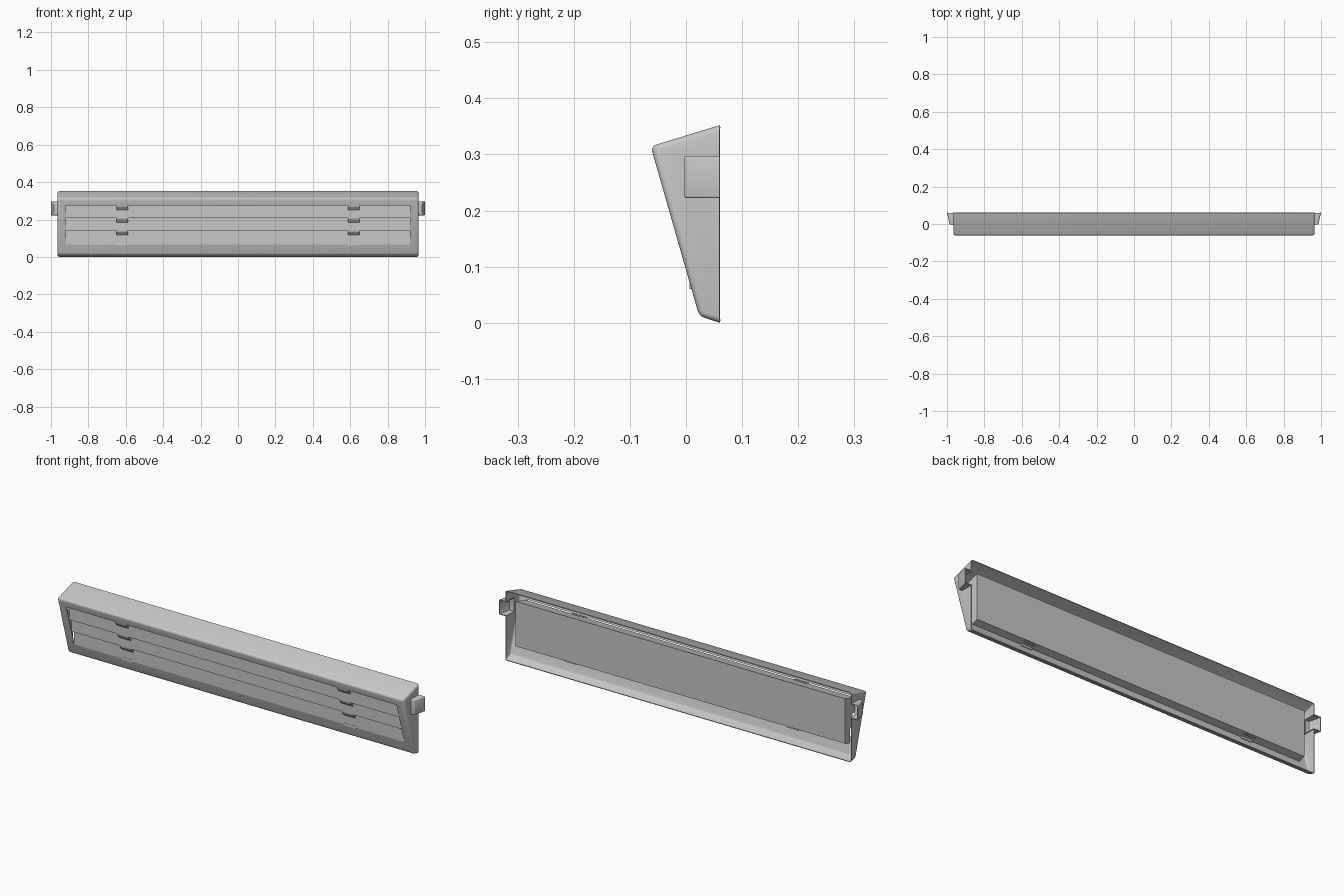
import bpy, bmesh, math
from mathutils import Vector

if "Cube" in bpy.data.objects:
    bpy.data.objects.remove(bpy.data.objects["Cube"])

GREY = (0.57, 0.57, 0.57, 1)
mat = bpy.data.materials.new("plain grey")
mat.use_nodes = True
mat.diffuse_color = GREY
mat.node_tree.nodes["Principled BSDF"].inputs["Base Color"].default_value = GREY

BACK = 0.06
TOP = Vector((-0.06, 0.305))               # start of the sloping front, as (y, z)
DOWN = (Vector((0.02, 0.025)) - TOP).normalized()
OUT = Vector((DOWN.y, -DOWN.x))            # outward from the sloping front


def on_front(z, depth=0):
    """Point (y, z) beside the sloping front, depth measured outward."""
    return TOP + DOWN * ((z - TOP.y) / DOWN.y) + OUT * depth


def behind_front(z, y):
    """Point at the given y, straight behind the front point of height z."""
    return on_front(z, (y - on_front(z).x) / OUT.x)


def prism(name, profile, x0, x1, edit=None):
    """Extrude a (y, z) profile along x."""
    bm = bmesh.new()
    ends = [[bm.verts.new((x, p[0], p[1])) for p in profile] for x in (x0, x1)]
    bm.faces.new(ends[0])
    bm.faces.new(ends[1])
    for i in range(len(profile)):
        j = (i + 1) % len(profile)
        bm.faces.new((ends[0][i], ends[0][j], ends[1][j], ends[1][i]))
    bmesh.ops.recalc_face_normals(bm, faces=bm.faces)
    if edit:
        edit(bm)
    mesh = bpy.data.meshes.new(name)
    bm.to_mesh(mesh)
    bm.free()
    mesh.materials.append(mat)
    obj = bpy.data.objects.new(name, mesh)
    bpy.context.collection.objects.link(obj)
    return obj


def select(obj):
    bpy.ops.object.select_all(action='DESELECT')
    obj.select_set(True)
    bpy.context.view_layer.objects.active = obj


def thicken(obj, amount):
    mod = obj.modifiers.new("wall", 'SOLIDIFY')
    mod.thickness, mod.offset, mod.use_even_offset = amount, -1, True
    select(obj)
    bpy.ops.object.modifier_apply(modifier=mod.name)


def cut(obj, cutter):
    mod = obj.modifiers.new("cut", 'BOOLEAN')
    mod.operation, mod.solver, mod.object = 'DIFFERENCE', 'EXACT', cutter
    select(obj)
    bpy.ops.object.modifier_apply(modifier=mod.name)
    bpy.data.objects.remove(cutter)


def smooth(obj):
    select(obj)
    bpy.ops.object.shade_smooth_by_angle(angle=math.radians(35))


def open_and_round(bm, is_open, radius):
    """Remove the open faces and round the edges that remain."""
    bmesh.ops.delete(bm, geom=[f for f in bm.faces if is_open(f)], context='FACES')
    bmesh.ops.bevel(bm, geom=[e for e in bm.edges if not e.is_boundary],
                    offset=radius, segments=3, profile=0.5, affect='EDGES')


# Housing: thin hollow wedge, open at the back
housing = prism("housing", [(BACK, 0.352), (-0.063, 0.3145), (0.0235, 0.012), (BACK, 0)],
                -0.965, 0.965,
                lambda bm: open_and_round(bm, lambda f: f.normal.y > 0.9, 0.010))
thicken(housing, 0.004)

# Front opening and side openings
Z_TOP, Z_LOW = 0.276, 0.067
cut(housing, prism("opening_cutter", [on_front(Z_TOP, 0.03), on_front(Z_LOW, 0.03),
                                      on_front(Z_LOW, -0.02), on_front(Z_TOP, -0.02)],
                   -0.92, 0.92))
for side in (-1, 1):
    cut(housing, prism("side_cutter", [(0.002, 0.226), (0.1, 0.226), (0.1, 0.293), (0.002, 0.293)],
                       side * 0.94, side * 0.98))
smooth(housing)

# Louvre insert: box with an upright back and three upright, overlapping slats
BOX_BACK = 0.045
steps = [Z_TOP, 0.207, 0.14, Z_LOW]
slat_y = [on_front(z, 0.001).x for z in steps[1:]]
profile = [behind_front(Z_TOP, BOX_BACK), behind_front(Z_TOP, slat_y[0])]
for i, y in enumerate(slat_y):
    profile.append((y, steps[i + 1]))
    if i < 2:
        profile.append((slat_y[i + 1], steps[i + 1]))
profile.append(behind_front(Z_LOW, BOX_BACK))
prism("louvre_insert", profile, -0.919, 0.919)

for side in (-1, 1):
    word = "left" if side > 0 else "right"
    x0, x1 = side * 0.587, side * 0.65

    # Clips under each overhang, sloping back to the slat below
    for i, y in enumerate(slat_y):
        z = steps[i]
        prism(f"{word}_slat_clip_{i + 1}",
              [(y + 0.004, z + 0.001), on_front(z + 0.001), on_front(z - 0.008),
               (y - 0.003, z - 0.024), (y + 0.004, z - 0.024)], x0, x1)
    y = slat_y[2] - 0.001
    prism(f"{word}_bottom_clip", [(y, 0.075), (y, 0.06), (y + 0.012, 0.06), (y + 0.012, 0.075)],
          x0, x1)

    # Small latches on the upper and lower sides of the insert
    for label, z, off in (("upper", Z_TOP, 0.005), ("lower", Z_LOW, -0.005)):
        prism(f"{word}_{label}_latch",
              [on_front(z, -0.025), on_front(z + off, -0.025),
               on_front(z + off, -0.032), on_front(z, -0.032)], x0, x1)

    # Hollow side tab, open at the back and towards the housing
    def shape_tab(bm):
        for v in bm.verts:
            if abs(v.co.x) > 0.97 and v.co.y < 0.03:
                v.co.x = side * 0.985
        bm.normal_update()
        open_and_round(bm, lambda f: f.normal.y > 0.9 or f.normal.x * side < -0.9, 0.004)

    tab = prism(f"{word}_side_tab", [(-0.003, 0.222), (BACK, 0.222), (BACK, 0.297), (-0.003, 0.297)],
                side * 0.958, side, shape_tab)
    thicken(tab, 0.004)
    smooth(tab)
